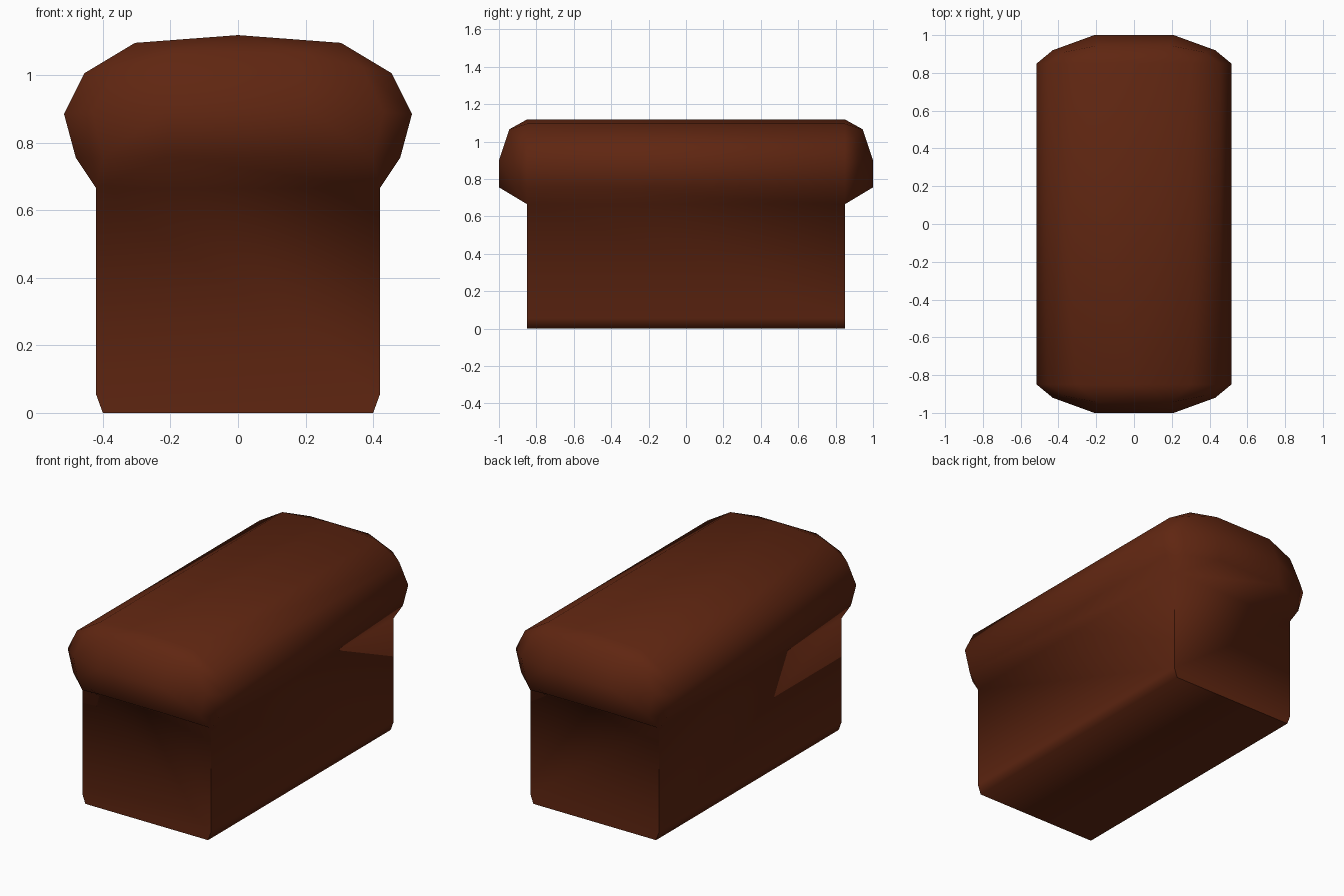
import bpy, bmesh, math

cube = bpy.data.objects.get("Cube")
if cube:
    bpy.data.objects.remove(cube, do_unlink=True)

END = 0.85

# Half cross-section of the loaf, from the base up to the crest (x, z)
profile = [(0.40, 0), (0.42, 0.055), (0.42, 0.665), (0.48, 0.755),
           (0.515, 0.885), (0.455, 1.005), (0.305, 1.095), (0, 1.118)]

# Bulging crust at each end: two columns running up inside the profile (x, y, z)
outer = [(0.40, 0.92, 0.755), (0.43, 0.92, 0.89), (0.37, 0.91, 1.02)]
inner = [(0.21, 1.0, 0.755), (0.21, 1.0, 0.90), (0.19, 0.945, 1.065)]

bm = bmesh.new()


def face(*points):
    bm.faces.new([bm.verts.new(p) for p in points])


def flip(p, sx, sy):
    return (p[0] * sx, p[1] * sy, p[2])


rim = [(x, END, z) for x, z in profile]

# Long sides, rounded top and underside
for sx in (1, -1):
    for a, b in zip(rim, rim[1:]):
        face(flip(a, sx, 1), flip(b, sx, 1), flip(b, sx, -1), flip(a, sx, -1))
base = rim[0]
face(*[flip(base, sx, sy) for sx, sy in ((1, 1), (-1, 1), (-1, -1), (1, -1))])

for sy in (1, -1):
    # Flat lower end and the overhang above it
    lower = rim[:3]
    face(*[flip(p, 1, sy) for p in lower],
         *[flip(p, -1, sy) for p in reversed(lower)])
    face(flip(rim[2], 1, sy), flip(rim[2], -1, sy),
         flip(inner[0], -1, sy), flip(inner[0], 1, sy))
    # Middle strip of the bulge, closing on the crest
    for a, b in zip(inner, inner[1:]):
        face(flip(a, 1, sy), flip(a, -1, sy), flip(b, -1, sy), flip(b, 1, sy))
    face(flip(inner[2], 1, sy), flip(inner[2], -1, sy), flip(rim[7], 1, sy))
    # Rounded corners of the bulge
    for sx in (1, -1):
        def corner(*pts):
            face(*[flip(p, sx, sy) for p in pts])
        corner(rim[2], inner[0], outer[0])
        corner(rim[2], outer[0], rim[3])
        for i in range(2):
            corner(rim[3 + i], rim[4 + i], outer[i + 1], outer[i])
            corner(outer[i], outer[i + 1], inner[i + 1], inner[i])
        corner(rim[5], rim[6], outer[2])
        corner(outer[2], rim[6], inner[2])
        corner(inner[2], rim[6], rim[7])

bmesh.ops.remove_doubles(bm, verts=bm.verts, dist=0.0005)
bmesh.ops.recalc_face_normals(bm, faces=bm.faces)

mesh = bpy.data.meshes.new("bread_loaf")
bm.to_mesh(mesh)
bm.free()
loaf = bpy.data.objects.new("bread_loaf", mesh)
bpy.context.collection.objects.link(loaf)

# Brown crust colour
crust = bpy.data.materials.new("brown_crust")
crust.use_nodes = True
colour = (0.115, 0.019, 0.0055, 1)
crust.diffuse_color = colour
crust.node_tree.nodes["Principled BSDF"].inputs["Base Color"].default_value = colour
mesh.materials.append(crust)

# Soft crust with crisp lower corners
bpy.ops.object.select_all(action='DESELECT')
loaf.select_set(True)
bpy.context.view_layer.objects.active = loaf
bpy.ops.object.shade_smooth_by_angle(angle=math.radians(75))
